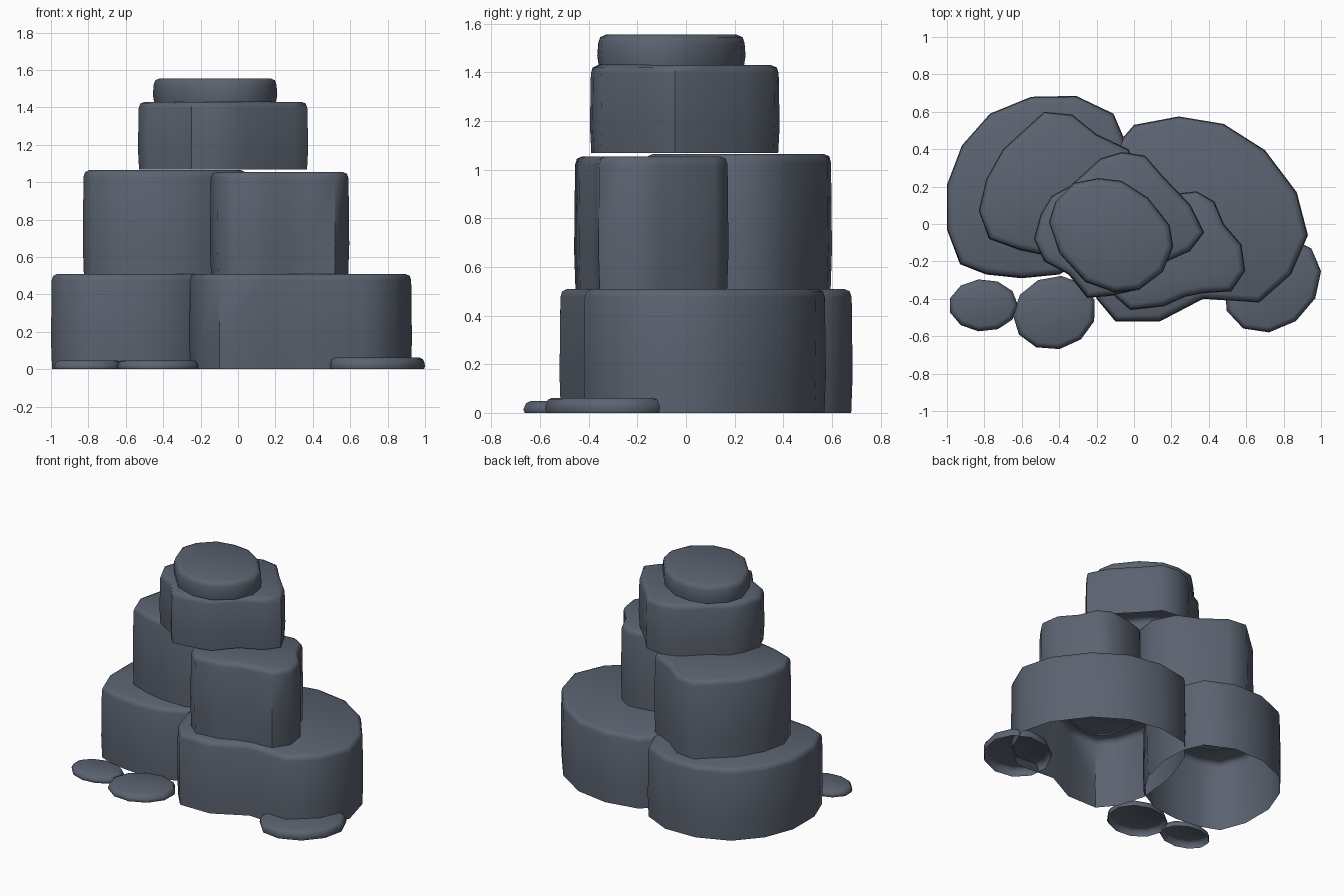
import bpy, bmesh, math
from mathutils import Vector

if "Cube" in bpy.data.objects:
    bpy.data.objects.remove(bpy.data.objects["Cube"])

slate = bpy.data.materials.new("slate_grey")
slate.diffuse_color = (0.105, 0.125, 0.163, 1)
slate.use_nodes = True
slate.node_tree.nodes["Principled BSDF"].inputs["Base Color"].default_value = slate.diffuse_color


def inset_ring(pts, d):
    """Move a clockwise outline inwards by d along its corner normals."""
    out = []
    n = len(pts)
    for i in range(n):
        p = Vector(pts[i])
        a = (p - Vector(pts[i - 1])).normalized()
        b = (Vector(pts[(i + 1) % n]) - p).normalized()
        m = Vector((a.y + b.y, -a.x - b.x)).normalized()
        out.append(p + m * d)
    return out


def rock(name, pts, z0, z1, r=0.035):
    """Open-bottomed slab with a rounded top rim; outline runs clockwise from above."""
    bm = bmesh.new()
    rings = []
    for z, d in ((z0, 0.006), (z0 + 0.3 * (z1 - z0), 0), (z1 - r, 0.004),
                 (z1 - 0.3 * r, 0.012), (z1, 0.012 + 0.7 * r)):
        rings.append([bm.verts.new((p.x, p.y, z)) for p in inset_ring(pts, d)])
    n = len(pts)
    for lo, hi in zip(rings, rings[1:]):
        for i in range(n):
            j = (i + 1) % n
            bm.faces.new((lo[j], lo[i], hi[i], hi[j]))
    bm.faces.new(rings[-1][::-1])
    me = bpy.data.meshes.new(name)
    bm.to_mesh(me)
    bm.free()
    me.materials.append(slate)
    ob = bpy.data.objects.new(name, me)
    bpy.context.collection.objects.link(ob)
    bpy.ops.object.select_all(action='DESELECT')
    ob.select_set(True)
    bpy.context.view_layer.objects.active = ob
    bpy.ops.object.shade_smooth_by_angle(angle=math.radians(50))


def pebble(name, cx, cy, rx, ry, h, turn=0.0, n=11):
    """Flat stone on the ground: a low, turned oval."""
    c, s = math.cos(turn), math.sin(turn)
    pts = []
    for i in range(n):
        a = -2 * math.pi * i / n
        x, y = rx * math.cos(a), ry * math.sin(a)
        pts.append((cx + x * c - y * s, cy + x * s + y * c))
    rock(name, pts, 0, h, 0.025)


# bottom tier
rock("base_rock_left", [
    (-1, .21), (-.92, .42), (-.77, .59), (-.55, .68), (-.31, .685), (-.11, .59),
    (-.05, .45), (-.04, .25), (-.1, .02), (-.22, -.17), (-.4, -.27), (-.6, -.29),
    (-.79, -.27), (-.93, -.215), (-1, -.03)], 0, 0.51)
rock("base_rock_right", [
    (-.13, .38), (0, .53), (.24, .575), (.48, .535), (.7, .395), (.87, .17),
    (.93, -.06), (.84, -.27), (.67, -.42), (.37, -.4), (.14, -.52), (-.1, -.52),
    (-.2, -.4), (-.26, -.2), (-.23, .1)], 0, 0.51)

# middle tier
rock("middle_rock_left", [
    (-.83, .07), (-.79, .24), (-.7, .4), (-.48, .6), (-.33, .585), (-.2, .48),
    (-.03, .4), (.05, .24), (.03, .06), (-.12, -.08), (-.3, -.17), (-.49, -.165),
    (-.61, -.14), (-.775, -.08)], 0.5, 1.065)
rock("middle_rock_right", [
    (-.1, 0), (.05, .12), (.2, .16), (.335, .175), (.43, .12), (.48, 0),
    (.575, -.11), (.595, -.25), (.52, -.36), (.37, -.37), (.27, -.39),
    (.16, -.44), (-.02, -.46), (-.11, -.38), (-.15, -.2)], 0.5, 1.055)

# upper tier and cap
rock("upper_rock", [
    (-.535, -.08), (-.5, .05), (-.44, .15), (-.34, .205), (-.18, .35), (-.065, .385),
    (.06, .365), (.155, .255), (.3, .105), (.375, -.045), (.3, -.145), (.155, -.21),
    (.03, -.35), (-.13, -.385), (-.25, -.395), (-.35, -.27), (-.48, -.2)], 1.068, 1.43)
rock("cap_rock", [
    (-.455, .01), (-.42, .12), (-.32, .22), (-.19, .245), (-.065, .23), (.075, .14),
    (.19, -.005), (.21, -.12), (.155, -.255), (.03, -.35), (-.105, -.365),
    (-.26, -.31), (-.4, -.155)], 1.43, 1.555)

# flat stones around the foot
pebble("flat_stone_left", -.805, -.435, .185, .14, .048)
pebble("flat_stone_middle", -.425, -.475, .225, .195, .048, 0.3)
pebble("flat_stone_right", .74, -.325, .285, .23, .062, 0.75)
